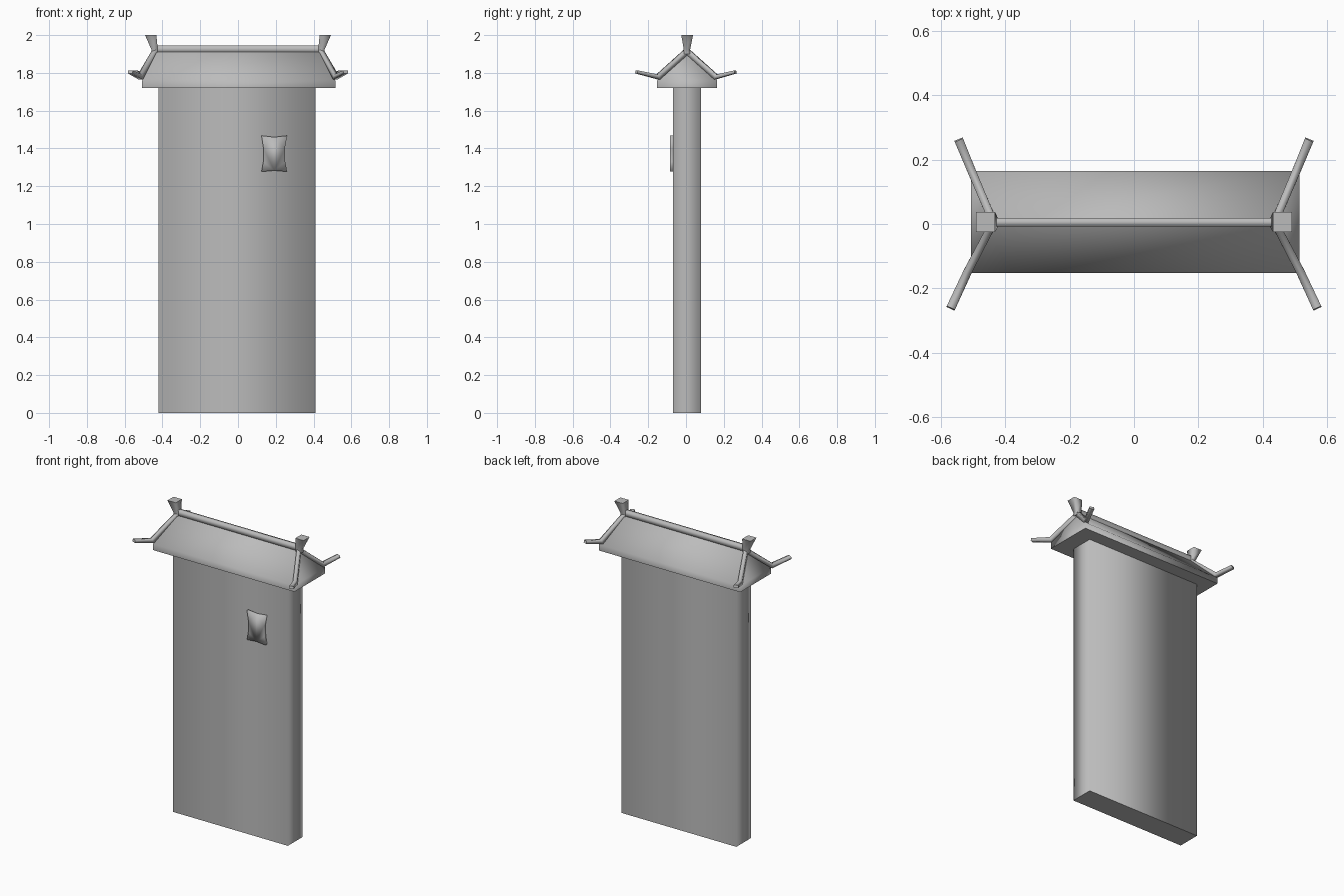
import bpy
import bmesh
from mathutils import Vector

cube = bpy.data.objects.get("Cube")
if cube:
    bpy.data.objects.remove(cube)

GREY = (0.5, 0.5, 0.5, 1)
stone = bpy.data.materials.new("stone grey")
stone.use_nodes = True
stone.diffuse_color = GREY
stone.node_tree.nodes["Principled BSDF"].inputs["Base Color"].default_value = GREY


def rect(x0, x1, y0, y1, z):
    return [(x0, y0, z), (x1, y0, z), (x1, y1, z), (x0, y1, z)]


def loft(name, rings, sharp_caps=True):
    """Skin a list of equal rings, cap both ends, shade the sides smooth."""
    bm = bmesh.new()
    loops = [[bm.verts.new(p) for p in ring] for ring in rings]
    n = len(loops[0])
    for a, b in zip(loops, loops[1:]):
        for i in range(n):
            j = (i + 1) % n
            bm.faces.new((a[i], a[j], b[j], b[i]))
    caps = [bm.faces.new(loops[0][::-1]), bm.faces.new(loops[-1])]
    bmesh.ops.recalc_face_normals(bm, faces=bm.faces)
    for f in bm.faces:
        f.smooth = True
    if sharp_caps:
        for f in caps:
            for e in f.edges:
                e.smooth = False
    mesh = bpy.data.meshes.new(name)
    bm.to_mesh(mesh)
    bm.free()
    mesh.materials.append(stone)
    obj = bpy.data.objects.new(name, mesh)
    bpy.context.collection.objects.link(obj)
    return obj


def bar(name, stops):
    """Square bar along a path of (point, half width, half height)."""
    rings = []
    for k, (p, w, h) in enumerate(stops):
        ahead = Vector(stops[min(k + 1, len(stops) - 1)][0])
        behind = Vector(stops[max(k - 1, 0)][0])
        along = (ahead - behind).normalized()
        side = along.cross(Vector((0, 0, 1))).normalized()
        up = side.cross(along)
        c = Vector(p)
        rings.append([c + side * w * a + up * h * b
                      for a, b in ((-1, -1), (1, -1), (1, 1), (-1, 1))])
    return loft(name, rings)


# Tall wall slab
loft("wall", [rect(-0.42, 0.41, -0.07, 0.08, z) for z in (0, 1.73)])

# Hipped roof with a short upright eave
loft("roof", [rect(-0.507, 0.515, -0.153, 0.165, 1.72),
              rect(-0.507, 0.515, -0.153, 0.165, 1.76),
              rect(-0.44, 0.44, -0.004, 0.014, 1.915)])

# Ridge beam
bar("ridge_beam", [((-0.44, 0.005, 1.925), 0.013, 0.02),
                   ((0.44, 0.005, 1.925), 0.013, 0.02)])

for s, side in ((-1, "right"), (1, "left")):
    # Flared finial leaning outward at each ridge end
    low, high = s * 0.442, s * 0.462
    loft(side + "_finial",
         [rect(low - 0.017, low + 0.017, -0.012, 0.022, 1.9),
          rect(low - 0.017, low + 0.017, -0.012, 0.022, 1.925),
          rect(high - 0.03, high + 0.03, -0.025, 0.037, 2.0)])
    # Hip ribs that sweep up past the eaves
    for t, end in ((-1, "front"), (1, "back")):
        tip = 0.57 if t < 0 else 0.545
        bend = 0.517 if t < 0 else 0.502
        bar(f"{end}_{side}_hip_rib",
            [((s * 0.437, 0.005, 1.915), 0.012, 0.014),
             ((s * bend, t * 0.153 + 0.005, 1.778), 0.013, 0.014),
             ((s * tip, t * 0.262, 1.805), 0.014, 0.008)])

# Window plaque with pinched sides
outline = [(0.124, 1.277), (0.192, 1.283), (0.26, 1.277), (0.25, 1.33),
           (0.248, 1.4), (0.26, 1.468), (0.192, 1.46), (0.124, 1.468),
           (0.135, 1.4), (0.134, 1.33)]
loft("window_plaque", [[(x, y, z) for x, z in outline]
                       for y in (-0.085, -0.065)], sharp_caps=False)
